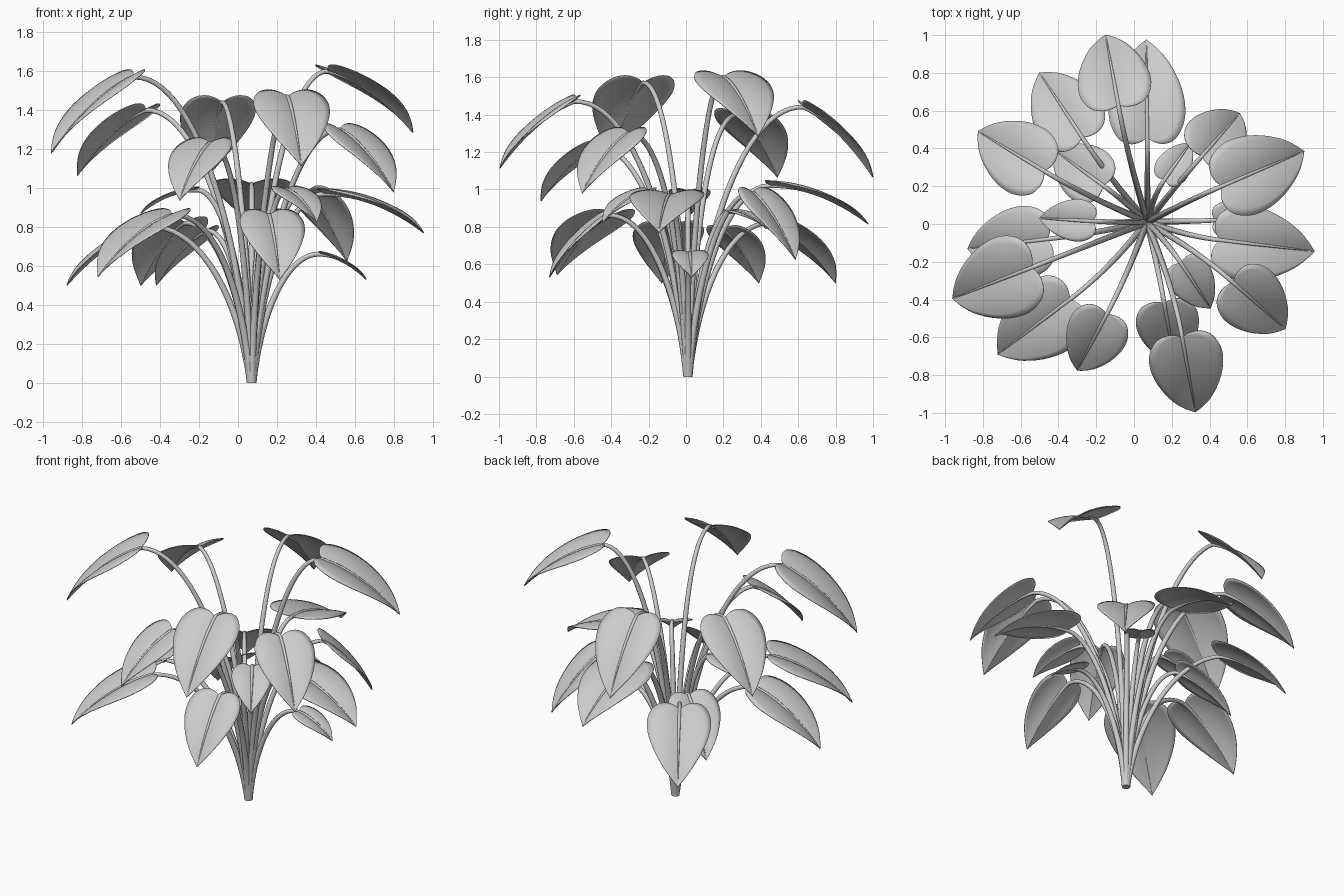
import bpy, math
from mathutils import Vector

if "Cube" in bpy.data.objects:
    bpy.data.objects.remove(bpy.data.objects["Cube"])

BASE = Vector((0.07, 0.01, 0.0))

# Each leaf: where the stalk meets the blade, then the blade tip
LEAVES = [
    ((0.465, 0.20, 1.60), (0.90, 0.385, 1.285)),
    ((0.455, -0.085, 0.97), (0.955, -0.145, 0.77)),
    ((0.525, -0.31, 1.30), (0.80, -0.555, 0.98)),
    ((0.255, -0.60, 1.47), (0.325, -0.995, 1.115)),
    ((0.16, -0.42, 0.86), (0.215, -0.73, 0.53)),
    ((-0.34, -0.40, 0.86), (-0.72, -0.69, 0.545)),
    ((0.25, -0.21, 0.99), (0.405, -0.445, 0.825)),
    ((-0.145, -0.48, 1.23), (-0.30, -0.775, 0.937)),
    ((-0.54, -0.23, 1.57), (-0.96, -0.395, 1.18)),
    ((-0.46, -0.08, 0.80), (-0.88, -0.13, 0.50)),
    ((-0.22, 0.015, 0.99), (-0.50, 0.03, 0.87)),
    ((-0.475, 0.28, 1.40), (-0.825, 0.49, 1.065)),
    ((-0.165, 0.205, 0.78), (-0.42, 0.39, 0.50)),
    ((-0.275, 0.46, 0.82), (-0.50, 0.80, 0.50)),
    ((-0.083, 0.63, 1.44), (-0.15, 1.0, 1.065)),
    ((0.07, 0.46, 1.02), (0.065, 0.975, 0.815)),
    ((0.36, 0.36, 0.98), (0.56, 0.585, 0.625)),
    ((0.165, 0.24, 0.88), (0.30, 0.43, 0.79)),
    ((0.43, 0.02, 0.66), (0.66, 0.03, 0.53)),
]

# Half outline of the heart-shaped blade: (along, out), in blade lengths
OUTLINE = [(0, 0), (-0.05, 0.06), (-0.075, 0.15), (-0.04, 0.25), (0.065, 0.325),
           (0.22, 0.365), (0.41, 0.352), (0.6, 0.29), (0.78, 0.19), (0.91, 0.085), (1, 0)]


def smooth_points(pts, sub):
    """Catmull-Rom resampling."""
    p = [Vector(q) for q in pts]
    p = [2 * p[0] - p[1]] + p + [2 * p[-1] - p[-2]]
    out = []
    for i in range(1, len(p) - 2):
        a, b, c, d = p[i - 1:i + 3]
        for k in range(sub):
            t = k / sub
            out.append(0.5 * (2 * b + (c - a) * t + (2 * a - 5 * b + 4 * c - d) * t * t
                              + (3 * b - a - 3 * c + d) * t ** 3))
    return out + [p[-2]]


EDGE = smooth_points(OUTLINE, 3)
ROWS = len(EDGE)
COLS = 6


def rib(j, t, u):
    """Point and tangent on the arched midrib; straight behind the joint."""
    length = (t - j).length
    c = (j + t) / 2 + Vector((0, 0, 0.16 * length))
    if u < 0:
        tan = 2 * (c - j)
        return j + tan * u, tan.normalized()
    p = j * (1 - u) ** 2 + c * 2 * u * (1 - u) + t * u * u
    return p, (2 * (1 - u) * (c - j) + 2 * u * (t - c)).normalized()


def make_blade(name, j, t):
    length = (t - j).length
    side = (t - j).cross(Vector((0, 0, 1))).normalized()
    verts, faces = [], []
    width = 2 * COLS + 1
    for i, e in enumerate(EDGE):
        u0 = i / (ROWS - 1)
        for c in range(-COLS, COLS + 1):
            f = abs(c) / COLS
            u = u0 + (e.x - u0) * f
            w = e.y * f * length
            p, tan = rib(j, t, u)
            s = w / (0.365 * length)
            lift = 0.365 * length * (0.42 * s - 0.34 * s * s)
            verts.append(p + side * math.copysign(w, c) + side.cross(tan) * lift)
    for i in range(ROWS - 1):
        for c in range(width - 1):
            a = i * width + c
            faces.append((a, a + 1, a + width + 1, a + width))
    me = bpy.data.meshes.new(name)
    me.from_pydata(verts, [], faces)
    me.validate()
    ob = bpy.data.objects.new(name, me)
    bpy.context.collection.objects.link(ob)
    weld = ob.modifiers.new("weld", 'WELD')
    weld.merge_threshold = 0.0005
    thick = ob.modifiers.new("thickness", 'SOLIDIFY')
    thick.thickness = 0.005
    thick.offset = 0
    return ob


def make_stalk(name, j, t):
    """Tapered stalk that arches over and runs on as the midrib."""
    flat = Vector((j.x - BASE.x, j.y - BASE.y, 0))
    p0 = BASE + flat.normalized() * 0.006
    p1 = p0 + flat * 0.1 + Vector((0, 0, j.z * 0.52))
    tan = rib(j, t, 0)[1]
    p2 = j - tan * (flat.length * 0.5 / max(0.5, Vector((tan.x, tan.y)).length))
    p2.z = j.z + 0.02
    pts = []
    for k in range(24):
        s = k / 24
        p = (p0 * (1 - s) ** 3 + p1 * 3 * s * (1 - s) ** 2
             + p2 * 3 * s * s * (1 - s) + j * s ** 3)
        pts.append((p, 0.019 - 0.007 * s))
    for k in range(13):
        s = k / 12
        up = Vector((0, 0, 0.005 * min(1, 4 * s, 4 * (1 - s))))
        pts.append((rib(j, t, s)[0] + up, 0.012 - 0.009 * s))
    cu = bpy.data.curves.new(name, 'CURVE')
    cu.dimensions = '3D'
    cu.bevel_depth = 1.0
    cu.bevel_resolution = 2
    cu.use_fill_caps = True
    sp = cu.splines.new('POLY')
    sp.points.add(len(pts) - 1)
    for q, (p, r) in zip(sp.points, pts):
        q.co = (*p, 1)
        q.radius = r
    sp.use_smooth = True
    ob = bpy.data.objects.new(name, cu)
    bpy.context.collection.objects.link(ob)


# Build every leaf
blades = []
for n, (j, t) in enumerate(LEAVES, 1):
    j, t = Vector(j), Vector(t)
    blades.append(make_blade(f"leaf_blade_{n}", j, t))
    make_stalk(f"leaf_stalk_{n}", j, t)

# Smooth the blades, keeping the midrib crease
bpy.ops.object.select_all(action='DESELECT')
for ob in blades:
    ob.select_set(True)
bpy.context.view_layer.objects.active = blades[0]
bpy.ops.object.shade_smooth_by_angle(angle=math.radians(35))
